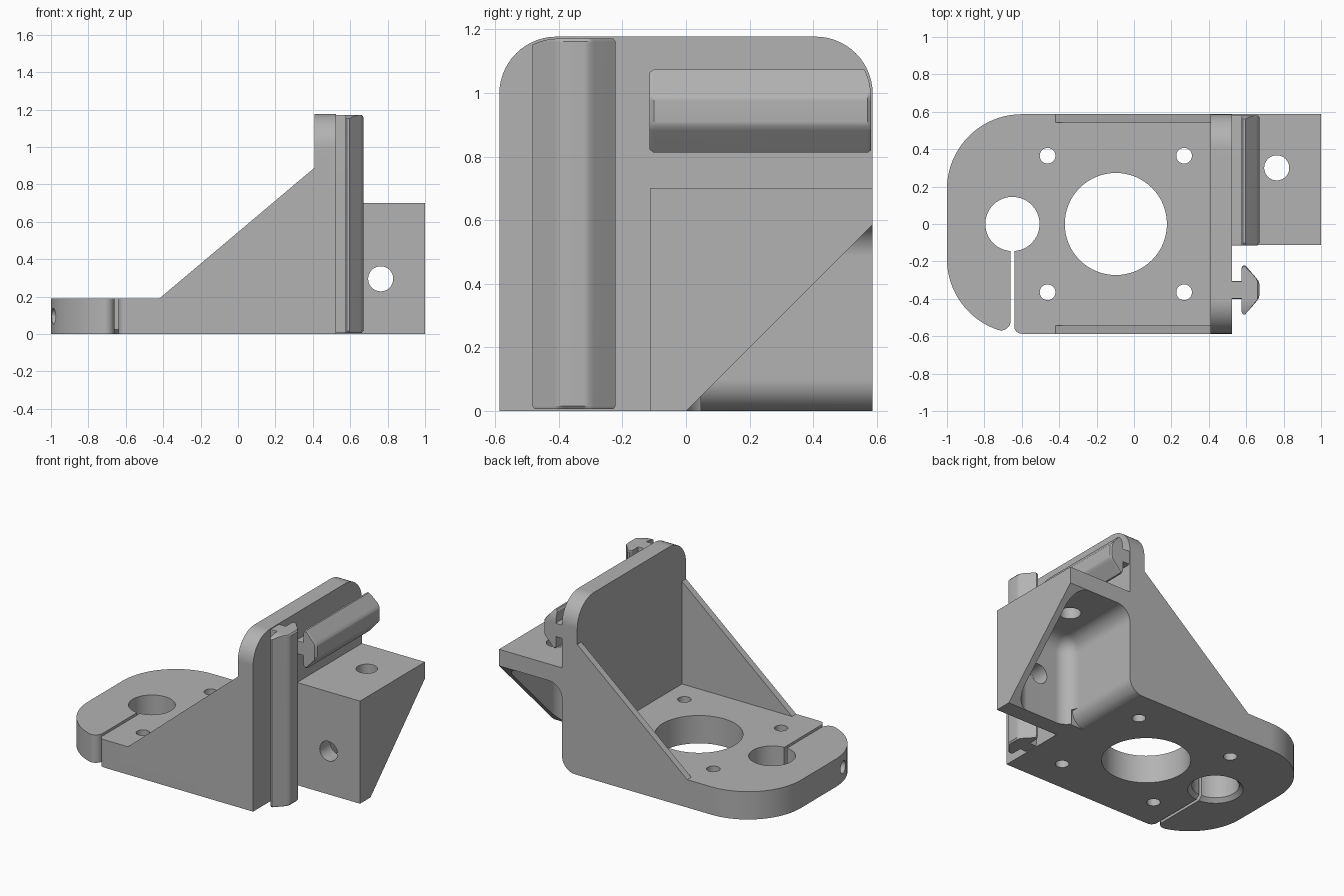
import bpy
import bmesh
from math import cos, sin, radians

if "Cube" in bpy.data.objects:
    bpy.data.objects.remove(bpy.data.objects["Cube"], do_unlink=True)

W = 0.587       # half width
TOP = 1.177     # height of the upright
FACE = 0.525    # outer face of the upright

grey = bpy.data.materials.new("plain grey")
grey.use_nodes = True
grey.diffuse_color = (0.45, 0.45, 0.45, 1)
grey.node_tree.nodes["Principled BSDF"].inputs["Base Color"].default_value = (0.45, 0.45, 0.45, 1)


def arc(cx, cy, r, a0, a1, n=14):
    angles = [radians(a0 + (a1 - a0) * i / n) for i in range(n + 1)]
    return [(cx + r * cos(a), cy + r * sin(a)) for a in angles]


def circle(cx, cy, r, n=48):
    return arc(cx, cy, r, 0, 360, n)[:-1]


def place(axis, a, b, t):
    return {"x": (t, a, b), "y": (a, t, b), "z": (a, b, t)}[axis]


def loft(name, axis, sections):
    """Skin a list of (outline, position) sections along an axis."""
    bm = bmesh.new()
    rings = [[bm.verts.new(place(axis, a, b, t)) for a, b in pts] for pts, t in sections]
    n = len(rings[0])
    bm.faces.new(rings[0])
    bm.faces.new(rings[-1])
    for low, high in zip(rings, rings[1:]):
        for i in range(n):
            j = (i + 1) % n
            bm.faces.new((low[i], low[j], high[j], high[i]))
    bmesh.ops.recalc_face_normals(bm, faces=bm.faces)
    mesh = bpy.data.meshes.new(name)
    bm.to_mesh(mesh)
    bm.free()
    obj = bpy.data.objects.new(name, mesh)
    bpy.context.collection.objects.link(obj)
    mesh.materials.append(grey)
    return obj


def prism(name, axis, pts, lo, hi):
    return loft(name, axis, [(pts, lo), (pts, hi)])


def bake(obj):
    """Replace the mesh by its modified result."""
    bpy.context.view_layer.update()
    graph = bpy.context.evaluated_depsgraph_get()
    mesh = bpy.data.meshes.new_from_object(obj.evaluated_get(graph))
    obj.modifiers.clear()
    obj.data = mesh


def combine(obj, other, operation, keep=False):
    mod = obj.modifiers.new("combine", "BOOLEAN")
    mod.operation = operation
    mod.solver = "EXACT"
    mod.object = other
    bake(obj)
    if not keep:
        bpy.data.objects.remove(other, do_unlink=True)


def cut(obj, axis, pts, lo, hi):
    combine(obj, prism("cutter", axis, pts, lo, hi), "DIFFERENCE")


def finish(obj):
    bpy.ops.object.select_all(action="DESELECT")
    obj.select_set(True)
    bpy.context.view_layer.objects.active = obj
    bpy.ops.object.shade_smooth_by_angle(angle=radians(25))
    mod = obj.modifiers.new("even shading", "WEIGHTED_NORMAL")
    mod.keep_sharp = True


def upright_outline(inset=0.0):
    w, top, r = W - inset, TOP - inset, 0.18
    return ([(-w, inset), (w, inset)] + arc(w - r, top - r, r, 0, 90)
            + arc(r - w, top - r, r, 90, 180))


# Base plate with rounded end, clamp hole and slot in one outline
base = ([(FACE, -W), (FACE, W)]
        + arc(-0.6, W - 0.4, 0.4, 90, 180, 20)
        + arc(-0.6, 0.4 - W, 0.4, 180, 251.7, 16)
        + arc(-0.71, -0.519, 0.05, 252, 360, 10)
        + arc(-0.65, 0, 0.145, 266, -86, 48)
        + arc(-0.6, 0.04 - W, 0.04, 180, 270, 8))
bracket = prism("bracket", "z", base, 0, 0.19)

# Upright plate
combine(bracket, prism("upright", "x", upright_outline(), 0.41, FACE), "UNION")

# Side gussets
gusset = [(-0.42, 0.1), (-0.42, 0.19), (0.41, 0.89), (0.45, 0.89), (0.45, 0.1)]
for lo, hi in ((-W, -W + 0.045), (W - 0.045, W)):
    combine(bracket, prism("gusset", "y", gusset, lo, hi), "UNION")

# Corner block
block = [(-0.113, 0), (W, 0), (W, 0.7), (-0.113, 0.7)]
combine(bracket, prism("corner_block", "x", block, 0.47, 1.0), "UNION")

# Rounded pocket inside the corner block
pocket = prism("pocket", "x", [(0, -1), (1.2, -1), (1.2, 0.587), (0, 0.587)], FACE, 0.955)
bevel = pocket.modifiers.new("round", "BEVEL")
bevel.width = 0.1
bevel.segments = 10
bake(pocket)
combine(bracket, pocket, "DIFFERENCE")

# Diagonal trim of the block's outer wall
cut(bracket, "x", [(-0.1, -0.1), (1, 1), (1, -0.1)], 0.64, 1.1)

# Rounded lower edge of the upright beside the pocket
edge = arc(0.425, 0.1, 0.1, -90, 0, 10) + [(0.54, 0.1), (0.54, -0.02), (0.425, -0.02)]
cut(bracket, "y", edge, 0.04, 0.8)

# Motor opening and bolt holes
cut(bracket, "z", circle(-0.097, 0, 0.273, 64), -0.1, 0.3)
for sx in (-1, 1):
    for sy in (-1, 1):
        cut(bracket, "z", circle(-0.097 + sx * 0.365, sy * 0.365, 0.042, 32), -0.1, 0.3)

# Chamfer under the clamp hole, and the clamp screw hole
chamfer = loft("chamfer", "z", [(circle(-0.65, 0, 0.19), -0.02), (circle(-0.65, 0, 0.14), 0.03)])
combine(bracket, chamfer, "DIFFERENCE")
cut(bracket, "x", circle(-0.285, 0.095, 0.042, 32), -1.1, -0.52)

# Mounting holes in the corner block
cut(bracket, "y", circle(0.763, 0.295, 0.067), -0.2, 0.05)
cut(bracket, "z", circle(0.763, 0.3, 0.067), 0.5, 0.8)
finish(bracket)

# Slot rails: mushroom profile given as depth and half width
half = [(-0.03, 0.048), (0.05, 0.048), (0.05, 0.118), (0.058, 0.131), (0.07, 0.131),
        (0.13, 0.062), (0.141, 0.047), (0.145, 0.033)]
profile = half + [(d, -w) for d, w in reversed(half)]
tip = [(min(d, 0.133), w * 0.92) for d, w in profile]
envelope = prism("rail_envelope", "x", upright_outline(0.006), 0.4, 0.8)
envelope.hide_render = True


def rail(name, axis, centre, lo, hi):
    def section(pts):
        return [(FACE + d, centre + w) for d, w in pts]
    steps = [(section(tip), lo), (section(profile), lo + 0.014),
             (section(profile), hi - 0.014), (section(tip), hi)]
    obj = loft(name, axis, steps)
    combine(obj, envelope, "INTERSECT", keep=True)
    finish(obj)


rail("vertical_rail", "z", -0.352, 0.002, TOP - 0.002)
rail("horizontal_rail", "y", 0.943, -0.115, W - 0.002)
bpy.data.objects.remove(envelope, do_unlink=True)
